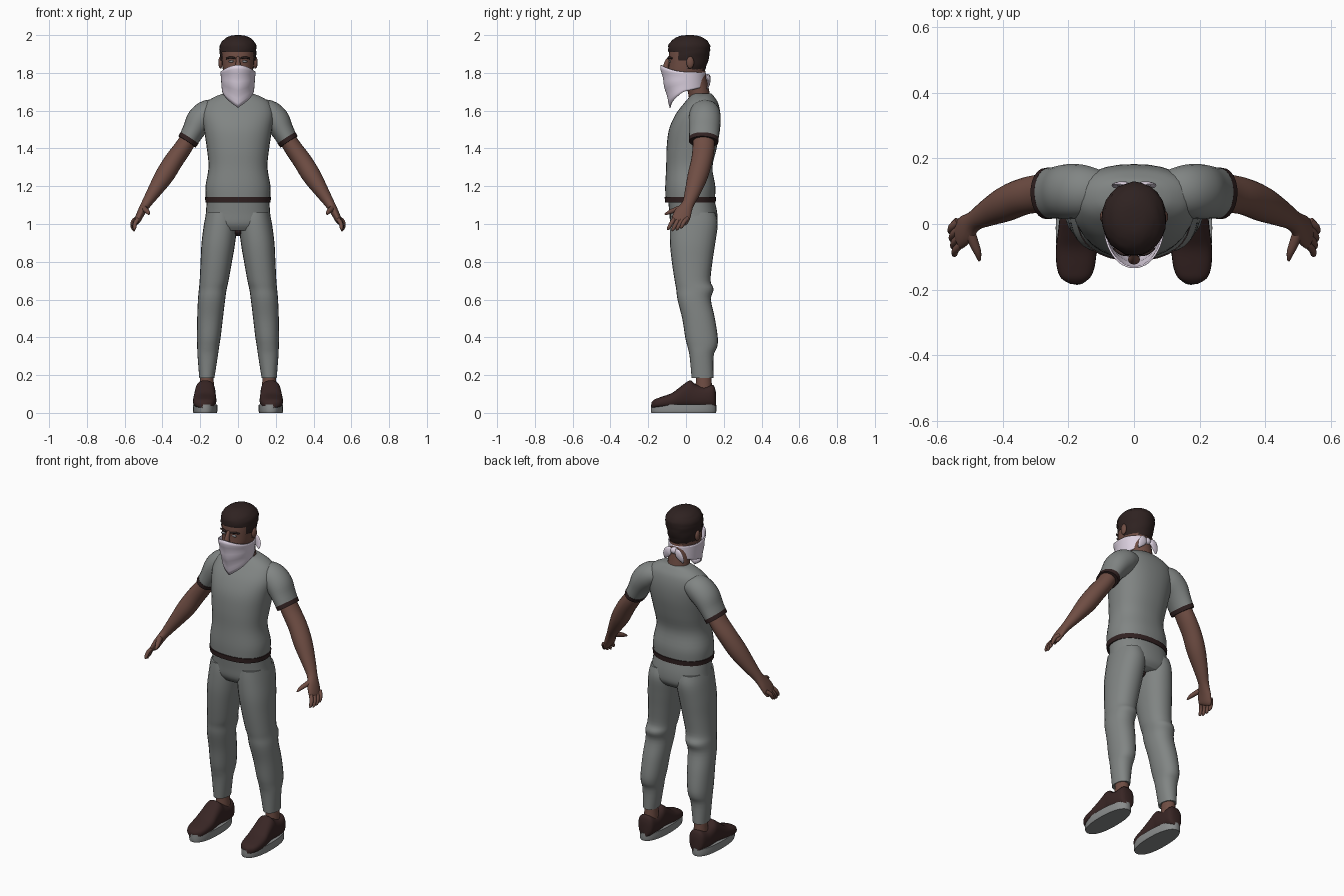
import bpy, bmesh, math, random
from mathutils import Vector

random.seed(4)
if "Cube" in bpy.data.objects:
    bpy.data.objects.remove(bpy.data.objects["Cube"], do_unlink=True)


def material(name, r, g, b):
    m = bpy.data.materials.new(name)
    m.use_nodes = True
    m.diffuse_color = (r, g, b, 1)
    m.node_tree.nodes["Principled BSDF"].inputs["Base Color"].default_value = (r, g, b, 1)
    return m


CLOTH = material("grey cloth", .22, .235, .23)
TRIM = material("dark trim", .03, .015, .015)
SKIN = material("brown skin", .16, .075, .057)
HAIR = material("dark hair", .028, .016, .015)
SCARF = material("pale lilac scarf", .72, .64, .75)
SHOE = material("dark brown shoe", .04, .019, .018)
SOLE = material("grey sole", .25, .26, .26)
EYE = material("grey eye", .3, .31, .33)


def finish(name, bm, mat):
    bmesh.ops.recalc_face_normals(bm, faces=bm.faces)
    mesh = bpy.data.meshes.new(name)
    bm.to_mesh(mesh)
    bm.free()
    mesh.materials.append(mat)
    ob = bpy.data.objects.new(name, mesh)
    bpy.context.collection.objects.link(ob)
    bpy.ops.object.select_all(action='DESELECT')
    ob.select_set(True)
    bpy.context.view_layer.objects.active = ob
    bpy.ops.object.shade_smooth_by_angle(angle=math.radians(50))
    return ob


def smooth_path(pts, steps):
    """Catmull-Rom interpolation of rows of numbers."""
    out = []
    for i in range(len(pts) - 1):
        a, b, c, d = pts[max(i - 1, 0)], pts[i], pts[i + 1], pts[min(i + 2, len(pts) - 1)]
        for k in range(steps):
            t = k / steps
            out.append([q + .5 * t * (r - p + t * (2 * p - 5 * q + 4 * r - s + t * (3 * (q - r) + s - p)))
                        for p, q, r, s in zip(a, b, c, d)])
    return out + [list(pts[-1])]


def loft(name, mat, pts, axis=None, up=(0, 1, 0), power=2.0, n=24, steps=4, cut=None, rough=0):
    """Skin through rings given as (x, y, z, radius_u, radius_v)."""
    rows = smooth_path(pts, steps)
    bm = bmesh.new()
    rings = []
    for i, row in enumerate(rows):
        c = Vector(row[:3])
        t = Vector(axis) if axis else (Vector(rows[min(i + 1, len(rows) - 1)][:3])
                                       - Vector(rows[max(i - 1, 0)][:3])).normalized()
        v = Vector(up)
        v = (v - t * v.dot(t)).normalized()
        u = v.cross(t)
        ring = []
        for k in range(n):
            a = math.tau * k / n
            ca, sa = math.cos(a), math.sin(a)
            pu = math.copysign(abs(ca) ** (2 / power), ca) * row[3]
            pv = math.copysign(abs(sa) ** (2 / power), sa) * row[4]
            jitter = 1 + random.uniform(-rough, rough)
            ring.append(bm.verts.new(c + (u * pu + v * pv) * jitter))
        rings.append(ring)
    for r0, r1 in zip(rings, rings[1:]):
        for k in range(n):
            bm.faces.new((r0[k], r0[(k + 1) % n], r1[(k + 1) % n], r1[k]))
    bm.faces.new(rings[0])
    bm.faces.new(rings[-1])
    if cut:
        gone = [f for f in bm.faces if cut(f.calc_center_median())]
        bmesh.ops.delete(bm, geom=gone, context='FACES')
    return finish(name, bm, mat)


def stack(name, mat, rows, **kw):
    """Horizontal rings given as (z, left x, right x, front y, back y)."""
    pts = [((a + b) / 2, (f + k) / 2, z, abs(b - a) / 2, (k - f) / 2) for z, a, b, f, k in rows]
    return loft(name, mat, pts, axis=(0, 0, 1), **kw)


def even(rows):
    return [(z, -w, w, f, b) for z, w, f, b in rows]


def ball(name, mat, loc, size):
    bm = bmesh.new()
    bmesh.ops.create_uvsphere(bm, u_segments=16, v_segments=10, radius=1)
    for v in bm.verts:
        v.co = Vector(p * s + q for p, s, q in zip(v.co, size, loc))
    return finish(name, bm, mat)


# Shirt, hem band and hips
stack("shirt", CLOTH, even([
    (1.13, .17, -.108, .153), (1.2, .172, -.11, .155), (1.3, .156, -.105, .14),
    (1.4, .165, -.103, .162), (1.5, .18, -.09, .18), (1.58, .19, -.055, .182),
    (1.64, .17, -.01, .17), (1.675, .12, .02, .148), (1.69, .075, .035, .135)]), power=2.3, n=32)
stack("shirt_hem", TRIM, even([(1.115, .172, -.111, .157), (1.143, .175, -.113, .159)]), power=2.3, n=32)
stack("trouser_hips", CLOTH, even([
    (1.13, .165, -.095, .15), (1.06, .17, -.088, .165), (1.0, .175, -.082, .165), (.965, .15, -.06, .14)]),
    power=2.3, n=32)
ball("crotch_patch", TRIM, (0, .03, .965), (.035, .06, .03))

# Neck and head
loft("neck", SKIN, [(0, .08, 1.62, .064, .058), (0, .065, 1.71, .062, .056), (0, .045, 1.8, .064, .058)])
stack("head", SKIN, even([
    (1.73, .045, -.085, .03), (1.76, .062, -.092, .08), (1.8, .077, -.095, .095), (1.85, .084, -.092, .102),
    (1.91, .086, -.09, .11), (1.95, .078, -.078, .105), (1.975, .04, -.04, .06)]), power=2.2)
loft("nose", SKIN, [(0, -.085, 1.882, .009, .01), (0, -.1, 1.855, .012, .014), (0, -.108, 1.825, .018, .016)])
stack("hair", HAIR, even([
    (1.805, .074, -.08, .097), (1.85, .09, -.092, .113), (1.91, .097, -.096, .126), (1.95, .095, -.092, .126),
    (1.98, .072, -.065, .1), (1.996, .04, -.03, .065), (2.0, .01, .01, .03)]),
    rough=.025, cut=lambda c: (c.z < 1.912 and c.y < -.03) or (c.z < 1.86 and c.y < .01))
for s, side in ((1, "left"), (-1, "right")):
    ball(side + "_ear", SKIN, (s * .092, .022, 1.855), (.012, .02, .032))
    ball(side + "_eye", EYE, (s * .036, -.087, 1.861), (.015, .007, .006))
    loft(side + "_eyebrow", HAIR, [(s * .014, -.094, 1.877, .005, .005), (s * .04, -.089, 1.882, .006, .006),
                                   (s * .062, -.074, 1.876, .004, .005)], up=(0, 0, 1), n=8)

# Scarf: a wrapped cloth that hangs to a point at the front
bm = bmesh.new()
count, levels = 48, 10
grid = []
for j in range(levels + 1):
    h = j / levels
    row = []
    for i in range(count):
        a = math.tau * i / count
        front = max(0, math.cos(a))
        side_turn = abs((a + math.pi) % math.tau - math.pi) / math.pi
        top = 1.81 + .032 * front ** 2 - .01 * side_turn
        low = 1.615 + .19 * side_turn if side_turn < .45 else 1.70 + .07 * (side_turn - .45)
        depth = (.135 - .05 * h ** 1.3) if math.cos(a) > 0 else .105
        fold = 1 + .02 * math.sin(h * 15 + 2 * side_turn) * front
        row.append(bm.verts.new((math.sin(a) * (.093 - .008 * h) * fold,
                                 -math.cos(a) * depth * fold, top + (low - top) * h)))
    grid.append(row)
for r0, r1 in zip(grid, grid[1:]):
    for i in range(count):
        bm.faces.new((r0[i], r0[(i + 1) % count], r1[(i + 1) % count], r1[i]))
scarf = finish("scarf", bm, SCARF)
scarf.modifiers.new("thickness", 'SOLIDIFY').thickness = .006
ball("scarf_knot", SCARF, (0, .112, 1.775), (.022, .018, .02))
for s, side in ((1, "left"), (-1, "right")):
    loft(side + "_scarf_tail", SCARF, [(s * .005, .11, 1.775, .008, .008), (s * .03, .122, 1.77, .024, .008),
                                       (s * .05, .12, 1.74, .02, .006), (s * .06, .112, 1.715, .004, .003)], n=12)

for s, side in ((1, "left"), (-1, "right")):
    # Sleeve with a dark cuff
    loft(side + "_sleeve", CLOTH, [
        (s * .09, .1, 1.6, .05, .06), (s * .15, .1, 1.588, .072, .08), (s * .2, .099, 1.55, .073, .084),
        (s * .235, .096, 1.495, .06, .08), (s * .262, .094, 1.447, .054, .077)])
    loft(side + "_cuff", TRIM, [(s * .257, .094, 1.455, .056, .079), (s * .27, .093, 1.435, .055, .078)], steps=1)

    # Bare arm and palm
    loft(side + "_arm", SKIN, [
        (s * .25, .094, 1.47, .045, .055), (s * .29, .093, 1.405, .047, .058), (s * .34, .083, 1.335, .05, .056),
        (s * .39, .062, 1.255, .05, .054), (s * .445, .035, 1.17, .037, .042), (s * .487, .01, 1.105, .026, .032),
        (s * .513, -.015, 1.06, .021, .045), (s * .532, -.032, 1.02, .017, .046), (s * .538, -.038, 1.008, .01, .038)])
    # Fingers spread along the depth of the hand
    for i, finger in enumerate(("index", "middle", "ring", "little")):
        y = -.068 + i * .023
        out = .536 + .004 * i
        drop = (.006, 0, .004, .014)[i]
        loft(side + "_" + finger + "_finger", SKIN, [
            (s * (out - .01), y + .008, 1.03, .011, .012), (s * (out + .008), y - .01, .998 + drop, .011, .011),
            (s * (out + .012), y - .024, .972 + drop, .009, .009),
            (s * (out + .009), y - .029, .963 + drop, .003, .003)], n=10)
    loft(side + "_thumb", SKIN, [
        (s * .502, -.02, 1.085, .016, .018), (s * .49, -.055, 1.075, .015, .014), (s * .477, -.088, 1.062, .011, .011),
        (s * .472, -.112, 1.05, .004, .004)], up=(0, 0, 1), n=10)

    # Trouser leg
    stack(side + "_trouser_leg", CLOTH, [(z, s * a, s * b, f, k) for z, a, b, f, k in (
        (1.06, .02, .168, -.08, .155), (1.0, .006, .18, -.085, .168), (.9, .015, .193, -.085, .155),
        (.8, .032, .198, -.075, .14), (.7, .05, .203, -.06, .13), (.655, .06, .207, -.052, .146),
        (.6, .068, .212, -.045, .132), (.5, .08, .216, -.02, .153), (.4, .092, .217, -.004, .168),
        (.35, .1, .216, .008, .165), (.3, .107, .214, .019, .146), (.185, .125, .205, .03, .145))], power=2.2)

    # Ankle and shoe
    loft(side + "_ankle", SKIN, [(s * .165, .095, .09, .04, .045), (s * .165, .093, .22, .034, .04)])
    loft(side + "_shoe", SHOE, [(s * (.174 - .03 * y), y, (top + .025) / 2, w, (top - .025) / 2) for y, w, top in (
        (.158, .025, .11), (.143, .046, .148), (.095, .054, .138), (.05, .055, .152), (.02, .054, .172),
        (-.03, .058, .138), (-.075, .062, .105), (-.13, .058, .085), (-.165, .044, .072), (-.183, .015, .055))],
        axis=(0, -1, 0), up=(0, 0, 1), power=2.6)
    stack(side + "_sole", SOLE, [(z, s * .174 - w, s * .174 + w, -.02 - d, -.005 + d) for z, w, d in (
        (0, .062, .163), (.012, .065, .166), (.045, .064, .165))], power=2.3, n=32, steps=2)
